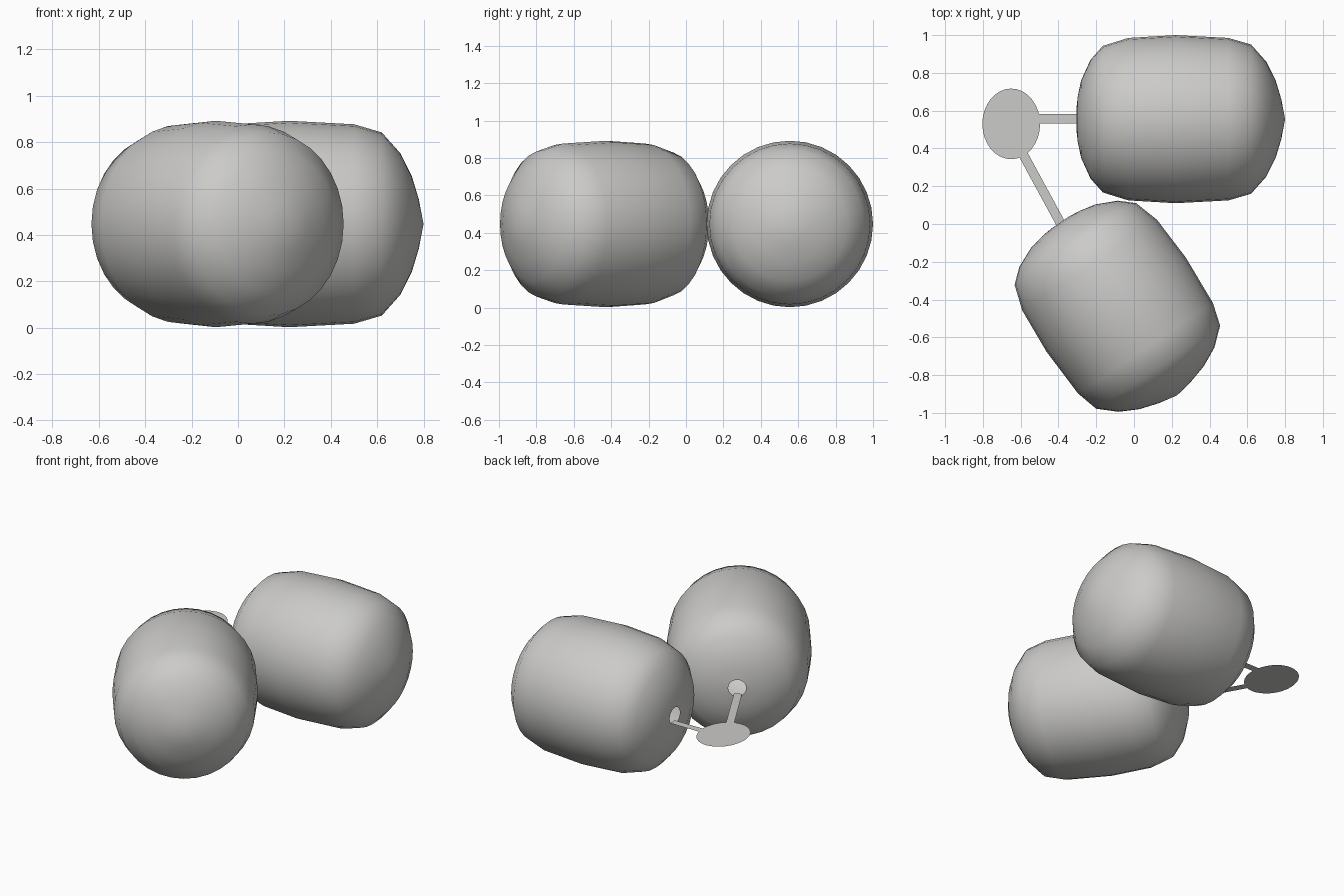
import bpy, bmesh, math
from mathutils import Vector, Matrix

if "Cube" in bpy.data.objects:
    bpy.data.objects.remove(bpy.data.objects["Cube"])

mat = bpy.data.materials.new("light grey")
mat.diffuse_color = (0.6, 0.595, 0.58, 1)
mat.use_nodes = True
mat.node_tree.nodes["Principled BSDF"].inputs["Base Color"].default_value = mat.diffuse_color
Z_AXIS, Z_STEM = 0.447, 0.403

def finish(name, bm, smooth=False):
    bmesh.ops.recalc_face_normals(bm, faces=bm.faces)
    me = bpy.data.meshes.new(name)
    bm.to_mesh(me)
    bm.free()
    me.materials.append(mat)
    for p in me.polygons:
        p.use_smooth = smooth
    ob = bpy.data.objects.new(name, me)
    bpy.context.collection.objects.link(ob)
    return ob

# Fruit profile: (distance along axis from the stem end, radius); stem end stays open
PROFILE = [(0, .055), (.007, .12), (.025, .205), (.075, .315), (.14, .388),
           (.275, .43), (.525, .445), (.805, .43), (.925, .395), (1.005, .305),
           (1.055, .205), (1.085, .105), (1.105, 0)]

def fruit(name, start, angle, n=32):
    bm = bmesh.new()
    vs = [bm.verts.new((s, 0, r)) for s, r in PROFILE]
    es = [bm.edges.new(p) for p in zip(vs, vs[1:])]
    bmesh.ops.spin(bm, geom=vs + es, cent=(0, 0, 0), axis=(1, 0, 0),
                   angle=2 * math.pi, steps=n)
    bmesh.ops.remove_doubles(bm, verts=bm.verts, dist=1e-4)
    bm.transform(Matrix.Translation((*start, Z_AXIS)) @ Matrix.Rotation(angle, 4, 'Z'))
    finish(name, bm, True)

fruit("fruit_back", (-.305, .555), 0)
fruit("fruit_front", (-.388, .010), math.radians(-56.1))

# Flat ribbon stems running from the leaf into the fruit openings
def stem(name, a, b, w=.05):
    a, b = Vector((*a, Z_STEM)), Vector((*b, Z_STEM))
    side = (b - a).cross(Vector((0, 0, 1))).normalized() * w / 2
    bm = bmesh.new()
    bm.faces.new([bm.verts.new(p) for p in (a - side, b - side, b + side, a + side)])
    finish(name, bm)

stem("stem_back", (-.505, .558), (-.29, .558))
stem("stem_front", (-.585, .365), (-.385, -.003))

# Flat oval leaf
bm = bmesh.new()
bmesh.ops.create_circle(bm, cap_ends=True, segments=32, radius=1)
bm.transform(Matrix.Translation((-.65, .53, Z_STEM)) @ Matrix.Diagonal((.153, .187, 1, 1)))
finish("leaf", bm)
